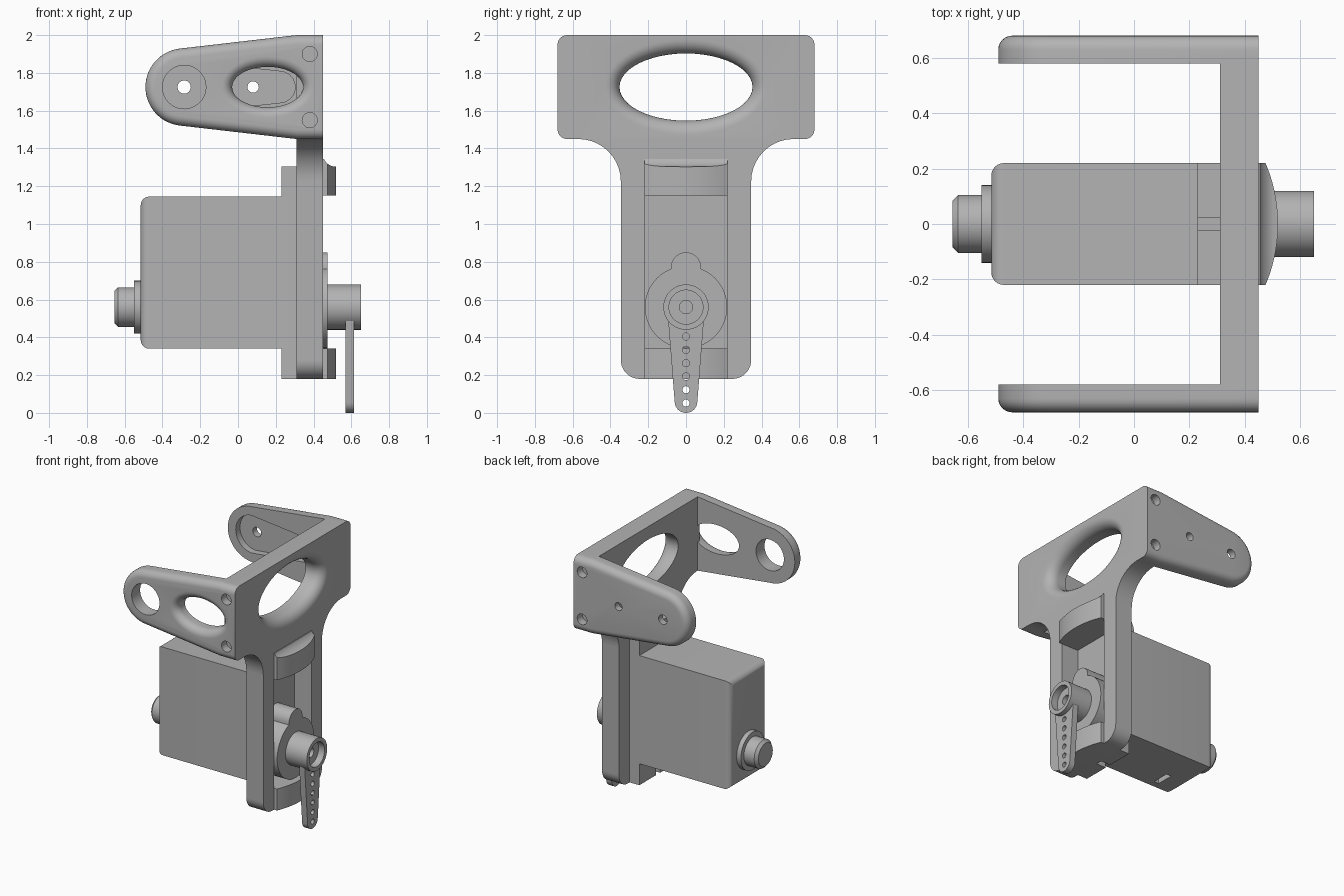
import bpy, bmesh, math
from math import sin, cos, pi, radians

if "Cube" in bpy.data.objects:
    bpy.data.objects.remove(bpy.data.objects["Cube"])

grey = bpy.data.materials.new("plain grey")
grey.diffuse_color = (0.45, 0.45, 0.45, 1)
grey.use_nodes = True
grey.node_tree.nodes["Principled BSDF"].inputs["Base Color"].default_value = grey.diffuse_color


def place(axis, u, v, w):
    # u, v lie in the profile plane, w runs along the axis
    return {"x": (w, u, v), "y": (u, w, v), "z": (u, v, w)}[axis]


def loft(name, axis, rings):
    """Closed solid through rings given as (points, position along axis)."""
    bm = bmesh.new()
    loops = [[bm.verts.new(place(axis, u, v, w)) for u, v in pts] for pts, w in rings]
    n = len(loops[0])
    for a, b in zip(loops, loops[1:]):
        for i in range(n):
            bm.faces.new((a[i], a[(i + 1) % n], b[(i + 1) % n], b[i]))
    bm.faces.new(loops[0])
    bm.faces.new(loops[-1])
    bmesh.ops.recalc_face_normals(bm, faces=bm.faces)
    me = bpy.data.meshes.new(name)
    bm.to_mesh(me)
    bm.free()
    ob = bpy.data.objects.new(name, me)
    bpy.context.collection.objects.link(ob)
    me.materials.append(grey)
    return ob


def prism(name, axis, pts, a, b):
    return loft(name, axis, [(pts, a), (pts, b)])


def arc(cu, cv, r, a0, a1, n=10):
    return [(cu + r * cos(radians(a0 + (a1 - a0) * i / n)),
             cv + r * sin(radians(a0 + (a1 - a0) * i / n))) for i in range(n + 1)]


def ellipse(cu, cv, ru, rv, n=48):
    return [(cu + ru * cos(2 * pi * i / n), cv + rv * sin(2 * pi * i / n)) for i in range(n)]


def rect(u0, u1, v0, v1):
    return [(u0, v0), (u1, v0), (u1, v1), (u0, v1)]


def rod(name, axis, cu, cv, r, a, b, n=40):
    return prism(name, axis, ellipse(cu, cv, r, r, n), a, b)


def boolean(ob, tool, op="DIFFERENCE"):
    m = ob.modifiers.new("bool", "BOOLEAN")
    m.operation, m.solver, m.object = op, "EXACT", tool
    bpy.context.view_layer.objects.active = ob
    bpy.ops.object.modifier_apply(modifier=m.name)
    bpy.data.objects.remove(tool)


def bevel(ob, width, test, segments=6):
    bm = bmesh.new()
    bm.from_mesh(ob.data)
    edges = [e for e in bm.edges if test(e.verts[0].co, e.verts[1].co)]
    bmesh.ops.bevel(bm, geom=edges, offset=width, segments=segments, profile=0.5,
                    affect="EDGES", clamp_overlap=True)
    bm.to_mesh(ob.data)
    bm.free()


def flared_hole(ob, axis, cu, cv, ru, rv, inner, outer, r):
    """Oval opening whose rim at the outer side is rounded by r."""
    s = 1 if outer > inner else -1
    rings = [(ellipse(cu, cv, ru, rv), inner - s * 0.02)]
    for i in range(9):
        t = pi / 2 * i / 8
        g = r * (1 - cos(t))
        rings.append((ellipse(cu, cv, ru + g, rv + g), outer - s * r * (1 - sin(t))))
    rings.append((ellipse(cu, cv, ru + r, rv + r), outer + s * 0.02))
    boolean(ob, loft("cutter", axis, rings))


ZA = 1.725   # height of the arm axis
ZS = 0.56    # height of the motor shaft

# Bracket back plate: wide head, filleted neck, rounded foot
half = [(0.6, 2.0), (0.6, 1.45)] + arc(0.57, 1.225, 0.225, 90, 180) \
    + arc(0.245, 0.28, 0.1, 0, -90)
plate = prism("bracket", "x", half + [(-y, z) for y, z in reversed(half)], 0.31, 0.45)

# Bracket arms with rounded outer rims
for s in (-1, 1):
    outline = [(0.45, 2.0), (0.31, 2.0)] + arc(-0.285, ZA, 0.205, 97, 263, 28) \
        + [(0.31, 1.45), (0.45, 1.45)]
    arm = prism("arm", "y", outline, s * 0.58, s * 0.68)
    bevel(arm, 0.05, lambda a, b: abs(a.y) > 0.67 and abs(b.y) > 0.67
          and not (a.x > 0.44 and b.x > 0.44))
    if s < 0:
        boolean(arm, rod("cutter", "y", -0.285, ZA, 0.115, -0.8, -0.5))
        flared_hole(arm, "y", 0.157, ZA, 0.188, 0.107, -0.58, -0.68, 0.055)
    else:
        # horn-shaped pocket and two pin holes
        pocket = arc(-0.285, ZA, 0.14, 95, 265, 20) + arc(0.22, ZA, 0.083, -85, 85)
        boolean(arm, prism("cutter", "y", pocket, 0.55, 0.63))
        boolean(arm, rod("cutter", "y", -0.285, ZA, 0.035, 0.5, 0.8, 24))
        boolean(arm, rod("cutter", "y", 0.08, ZA, 0.03, 0.5, 0.8, 24))
    boolean(plate, arm, "UNION")
    # blind screw holes
    for z in (1.55, 1.90):
        boolean(plate, rod("cutter", "y", 0.38, z, 0.04, s * 0.62, s * 0.75, 24))

# Oval opening in the head, window in the neck
flared_hole(plate, "x", 0, ZA, 0.352, 0.178, 0.31, 0.45, 0.075)
boolean(plate, prism("cutter", "x", rect(-0.22, 0.22, 0.34, 1.15), 0.2, 0.6))

# Bowed clamp pads above and below the window
r = (0.22 ** 2 + 0.045 ** 2) / (2 * 0.045)
sweep = math.degrees(math.asin(0.22 / r))
bow = [(0.40, -0.22)] + arc(0.52 - r, 0, r, -sweep, sweep, 20) + [(0.40, 0.22)]
prism("lower_pad", "z", bow, 0.18, 0.34)
upper = prism("upper_pad", "z", bow, 1.15, 1.345)
boolean(upper, rod("cutter", "y", 0.52, 1.375, 0.072, -0.3, 0.3))

# Motor case with rounded rear rim and cable slot underneath
case = prism("motor_case", "x", rect(-0.22, 0.22, 0.34, 1.145), -0.515, 0.31)
bevel(case, 0.045, lambda a, b: a.x < -0.5 and b.x < -0.5)
boolean(case, prism("cutter", "z", rect(-0.36, -0.32, -0.17, -0.04), 0.3, 0.38))

# Motor mounting flange with notched ends
flange = prism("motor_flange", "x", rect(-0.22, 0.22, 0.18, 1.305), 0.23, 0.31)
for z in (0.18, 1.305):
    boolean(flange, prism("cutter", "x", rect(-0.023, 0.023, z - 0.06, z + 0.06), 0.2, 0.35))

# Rear bearing boss and chamfered stub
rod("rear_boss", "x", 0, ZS, 0.14, -0.55, -0.50)
loft("rear_stub", "x", [(ellipse(0, ZS, q, q), x) for q, x in
                        ((0.085, -0.655), (0.105, -0.635), (0.105, -0.52))])

# Gear housing: large disc with small bump
rod("gear_housing", "x", 0, ZS, 0.218, 0.30, 0.475, 56)
bump = arc(0, 0.77, 0.08, 0, 180, 16) + [(-0.08, 0.70), (0.08, 0.70)]
prism("gear_bump", "x", bump, 0.30, 0.475)

# Output horn: recessed hub and drilled tapered lever
hub = rod("horn_hub", "x", 0, ZS, 0.12, 0.46, 0.65, 48)
lever = [(0.095, 0.50), (-0.095, 0.50)] + arc(0, 0.06, 0.06, 184, 356, 16)
boolean(hub, prism("lever", "x", lever, 0.57, 0.615), "UNION")
boolean(hub, rod("cutter", "x", 0, ZS, 0.09, 0.60, 0.70))
boolean(hub, rod("cutter", "x", 0, ZS, 0.035, 0.54, 0.70, 24))
for i in range(6):
    boolean(hub, rod("cutter", "x", 0, 0.052 + 0.0705 * i, 0.019, 0.56, 0.63, 16))

# Smooth curved faces, keep sharp edges
for ob in bpy.data.objects:
    bpy.ops.object.select_all(action="DESELECT")
    ob.select_set(True)
    bpy.context.view_layer.objects.active = ob
    bpy.ops.object.shade_smooth_by_angle(angle=radians(30))
